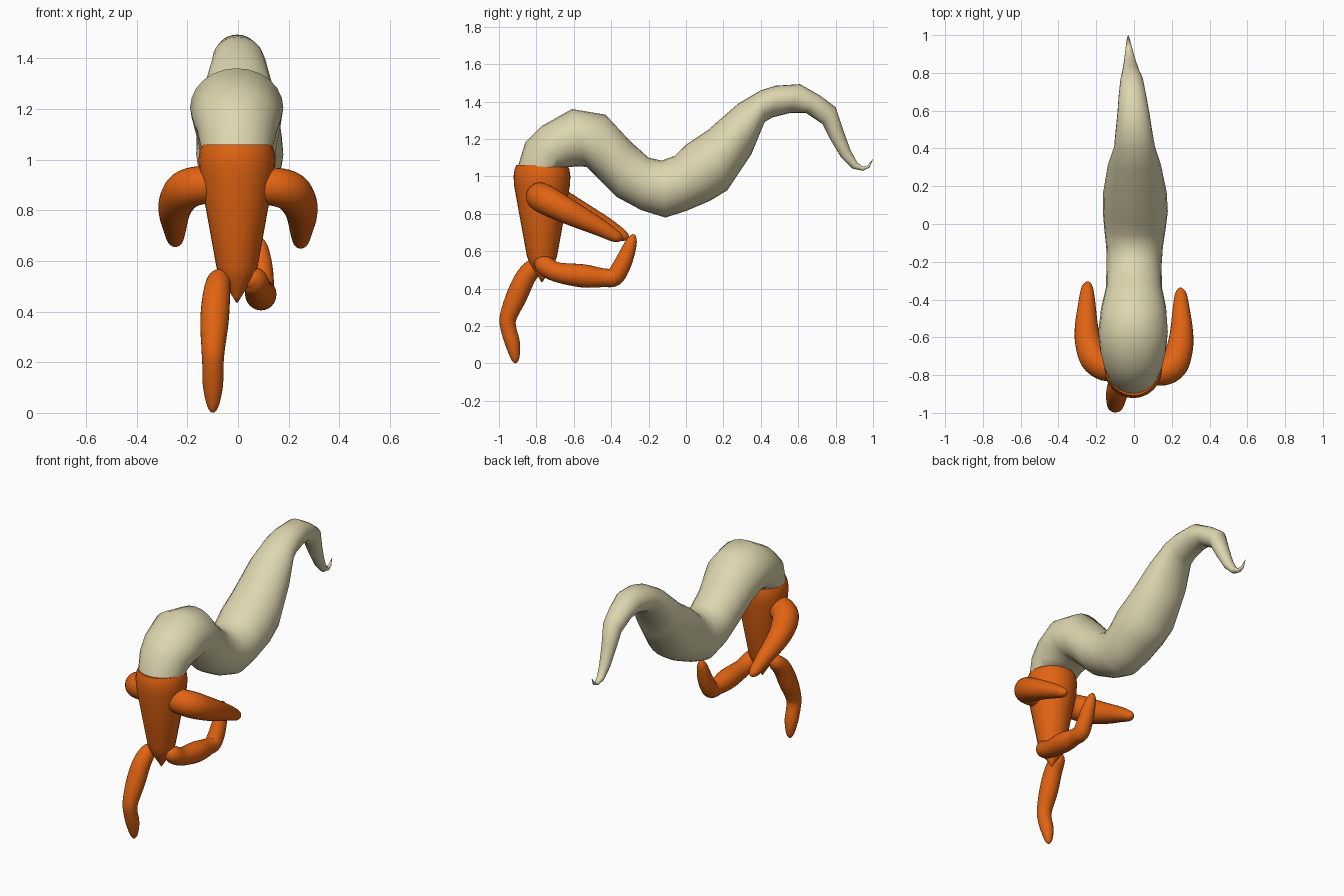
import bpy, bmesh, math
from mathutils import Vector

SIDES = 24


def material(name, rgb):
    m = bpy.data.materials.new(name)
    m.diffuse_color = (*rgb, 1)
    return m


orange = material("orange", (0.75, 0.125, 0.006))
cream = material("cream", (0.73, 0.67, 0.43))


def loft(name, sections, mat):
    """Skin elliptical rings given as (centre, axis a, axis b) and cap the ends."""
    bm = bmesh.new()
    rings = []
    for c, a, b in sections:
        rings.append([bm.verts.new(c + a * math.cos(2 * math.pi * i / SIDES)
                                   + b * math.sin(2 * math.pi * i / SIDES))
                      for i in range(SIDES)])
    for r, s in zip(rings, rings[1:]):
        for i in range(SIDES):
            j = (i + 1) % SIDES
            bm.faces.new((r[i], r[j], s[j], s[i]))
    bm.faces.new(rings[0])
    bm.faces.new(rings[-1])
    bmesh.ops.recalc_face_normals(bm, faces=bm.faces)
    me = bpy.data.meshes.new(name)
    bm.to_mesh(me)
    bm.free()
    me.materials.append(mat)
    ob = bpy.data.objects.new(name, me)
    bpy.context.collection.objects.link(ob)
    bpy.ops.object.select_all(action='DESELECT')
    ob.select_set(True)
    bpy.context.view_layer.objects.active = ob
    bpy.ops.object.shade_smooth_by_angle(angle=math.radians(60))
    return ob


def tube(name, points, ref, mat, steps=4):
    """Round limb through (x, y, z, radius) points, smoothed along its length."""
    p = [Vector(q) for q in points]
    p = [p[0]] + p + [p[-1]]
    path = []
    for k in range(1, len(p) - 2):
        for s in range(steps):
            t = s / steps
            path.append(0.5 * (2 * p[k] + (p[k + 1] - p[k - 1]) * t
                        + (2 * p[k - 1] - 5 * p[k] + 4 * p[k + 1] - p[k + 2]) * t * t
                        + (3 * p[k] - p[k - 1] - 3 * p[k + 1] + p[k + 2]) * t ** 3))
    path.append(p[-1])
    sections = []
    for i, q in enumerate(path):
        d = (path[min(i + 1, len(path) - 1)] - path[max(i - 1, 0)]).to_3d().normalized()
        a = d.cross(Vector(ref)).normalized()
        sections.append((q.to_3d(), a * q.w, a.cross(d) * q.w))
    return loft(name, sections, mat)


# Tapered torso: (height, radius)
torso = [(1.06, 0.138), (1.035, 0.147), (1.0, 0.152), (0.95, 0.149), (0.575, 0.081),
         (0.54, 0.068), (0.50, 0.044), (0.46, 0.018), (0.435, 0.003)]
loft("torso", [(Vector((-0.004, -0.77, z)), Vector((r, 0, 0)), Vector((0, r, 0)))
               for z, r in torso], orange)

# Long wavy head plume: upper y, z, lower y, z, half width, x offset
plume = [
    (-0.90, 1.05, -0.62, 1.05, 0.142, -0.004),
    (-0.86, 1.18, -0.59, 1.054, 0.158, -0.004),
    (-0.77, 1.27, -0.56, 1.054, 0.175, -0.005),
    (-0.61, 1.36, -0.53, 1.05, 0.184, -0.005),
    (-0.43, 1.33, -0.46, 0.98, 0.172, -0.002),
    (-0.30, 1.19, -0.37, 0.89, 0.148, 0.0),
    (-0.20, 1.10, -0.24, 0.82, 0.146, 0.0),
    (-0.13, 1.085, -0.11, 0.78, 0.15, 0.003),
    (-0.06, 1.11, 0.00, 0.815, 0.162, 0.005),
    (0.00, 1.17, 0.13, 0.87, 0.172, 0.007),
    (0.12, 1.25, 0.22, 0.925, 0.168, 0.005),
    (0.28, 1.39, 0.35, 1.12, 0.14, 0.002),
    (0.40, 1.46, 0.42, 1.29, 0.108, 0.003),
    (0.48, 1.485, 0.46, 1.315, 0.1, 0.0),
    (0.61, 1.493, 0.56, 1.34, 0.085, -0.003),
    (0.72, 1.43, 0.64, 1.34, 0.073, -0.008),
    (0.80, 1.37, 0.73, 1.28, 0.06, -0.012),
    (0.84, 1.25, 0.77, 1.20, 0.046, -0.017),
    (0.88, 1.14, 0.83, 1.10, 0.033, -0.021),
    (0.915, 1.075, 0.89, 1.042, 0.023, -0.025),
    (0.945, 1.053, 0.945, 1.03, 0.015, -0.028),
    (0.97, 1.058, 0.98, 1.046, 0.009, -0.03),
    (0.998, 1.092, 1.0, 1.09, 0.001, -0.031)]
loft("head_plume", [(Vector((x, (uy + ly) / 2, (uz + lz) / 2)), Vector((w, 0, 0)),
                     Vector((0, (uy - ly) / 2, (uz - lz) / 2)))
                    for uy, uz, ly, lz, w, x in plume], cream)

# Arms: same curve, mirrored, slightly different reach
arm = [(0.07, -0.76, 0.90, 0.07), (0.15, -0.755, 0.898, 0.076), (0.21, -0.71, 0.878, 0.078),
       (0.243, -0.62, 0.83, 0.07), (0.252, -0.53, 0.785, 0.06), (0.25, -0.43, 0.735, 0.047),
       (0.248, -0.35, 0.69, 0.034), (0.246, -0.32, 0.677, 0.022), (0.246, -0.305, 0.672, 0.006)]
for name, side, shift in (("left_arm", -1, 0.0), ("right_arm", 1, -0.033)):
    tube(name, [(side * x, y + shift * min(1, x / 0.2), z + shift * 0.2, r)
                for x, y, z, r in arm], (0, 0.5, 0.85), orange)

# Straight standing leg
tube("standing_leg", [
    (-0.065, -0.775, 0.545, 0.025), (-0.075, -0.80, 0.525, 0.045), (-0.085, -0.855, 0.465, 0.054),
    (-0.093, -0.905, 0.36, 0.056), (-0.098, -0.95, 0.25, 0.046), (-0.099, -0.95, 0.19, 0.042),
    (-0.099, -0.928, 0.11, 0.04), (-0.099, -0.916, 0.045, 0.028),
    (-0.099, -0.913, 0.015, 0.017), (-0.099, -0.913, 0.001, 0.005)], (1, 0, 0), orange)

# Leg kicked backwards with a bent knee
tube("raised_leg", [
    (0.04, -0.79, 0.535, 0.03), (0.062, -0.76, 0.525, 0.052), (0.08, -0.69, 0.488, 0.053),
    (0.09, -0.55, 0.468, 0.062), (0.092, -0.44, 0.458, 0.05), (0.092, -0.385, 0.462, 0.05),
    (0.094, -0.35, 0.51, 0.048), (0.094, -0.318, 0.58, 0.042), (0.09, -0.292, 0.65, 0.03),
    (0.088, -0.282, 0.68, 0.016), (0.087, -0.28, 0.69, 0.005)], (1, 0, 0), orange)
